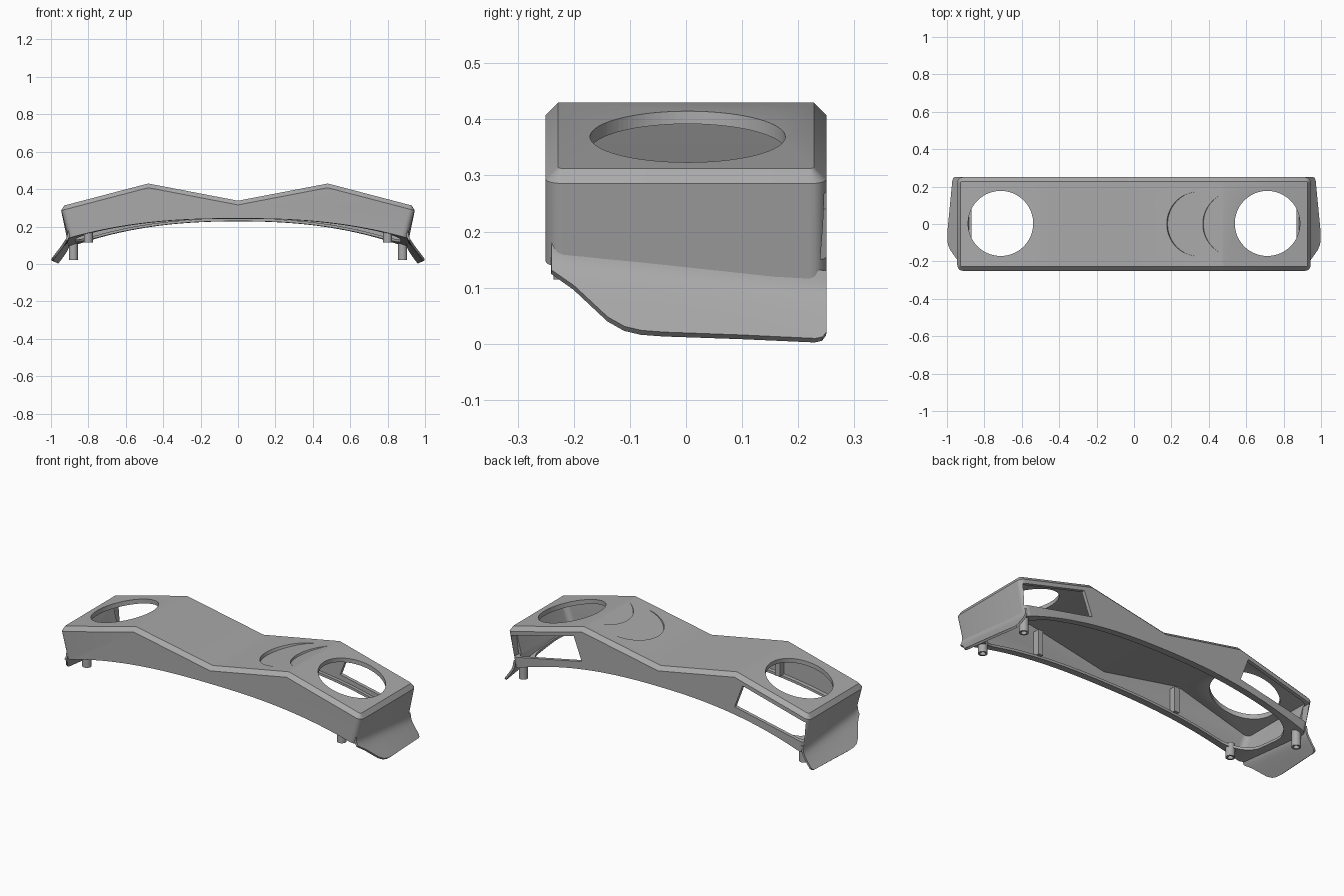
import bpy, bmesh, math
from mathutils import Matrix

if "Cube" in bpy.data.objects:
    bpy.data.objects.remove(bpy.data.objects["Cube"])

grey = bpy.data.materials.new("plain grey")
grey.use_nodes = True
grey.diffuse_color = (0.4, 0.4, 0.4, 1)
grey.node_tree.nodes["Principled BSDF"].inputs["Base Color"].default_value = (0.4, 0.4, 0.4, 1)


def finish(bm, name):
    bmesh.ops.recalc_face_normals(bm, faces=bm.faces)
    mesh = bpy.data.meshes.new(name)
    bm.to_mesh(mesh)
    bm.free()
    mesh.materials.append(grey)
    ob = bpy.data.objects.new(name, mesh)
    bpy.context.collection.objects.link(ob)
    return ob


def apply_all(ob):
    bpy.ops.object.select_all(action='DESELECT')
    ob.select_set(True)
    bpy.context.view_layer.objects.active = ob
    for mod in list(ob.modifiers):
        bpy.ops.object.modifier_apply(modifier=mod.name)
    bpy.ops.object.shade_smooth_by_angle(angle=math.radians(28))


def cut(ob, cutter):
    cutter.hide_render = True
    mod = ob.modifiers.new("cut", 'BOOLEAN')
    mod.operation, mod.solver, mod.object = 'DIFFERENCE', 'EXACT', cutter
    apply_all(ob)
    bpy.data.objects.remove(cutter)


def arch(x, y):
    """Height of the curved underside, slightly lower towards the back."""
    a = abs(x) / 0.9
    return 0.235 - 0.12 * a ** 2.4 - (0.03 + 0.07 * a * a) * y


def block(name, inset, lift, half_y):
    """Twin-peaked block with an arched underside."""
    top = [(-0.95 + inset, 0.307), (-0.48, 0.43), (0, 0.338), (0.48, 0.43), (0.95 - inset, 0.307)]
    bm = bmesh.new()
    rings = []
    for y in (-half_y, half_y):
        ring = [bm.verts.new((x, y, z - inset)) for x, z in top]
        n = 40
        for i in range(n + 1):
            x = (0.905 - inset) * (1 - 2 * i / n)
            ring.append(bm.verts.new((x, y, arch(x, y) + lift)))
        rings.append(ring)
    a, b = rings
    bm.faces.new(a)
    bm.faces.new(b[::-1])
    for i in range(len(a)):
        j = (i + 1) % len(a)
        bm.faces.new((a[i], b[i], b[j], a[j]))
    bmesh.ops.recalc_face_normals(bm, faces=bm.faces)
    # Round the upright corners, then chamfer the roof edge
    upright = [e for e in bm.edges if min(abs(v.co.x) for v in e.verts) > 0.85
               and abs(e.verts[0].co.z - e.verts[1].co.z) > 0.1
               and e.verts[0].co.y == e.verts[1].co.y]
    bmesh.ops.bevel(bm, geom=upright, offset=0.03, segments=5, profile=0.5, affect='EDGES')
    bm.normal_update()
    if inset == 0:
        rim = [e for e in bm.edges if len(e.link_faces) == 2
               and max(f.normal.z for f in e.link_faces) > 0.8
               and abs(min(f.normal.z for f in e.link_faces)) < 0.5]
        bmesh.ops.bevel(bm, geom=rim, offset=0.022, segments=1, affect='EDGES')
    return finish(bm, name)


def cylinder(name, radius, z0, z1, x=0, y=0, tilt=0, sides=64):
    bm = bmesh.new()
    mat = (Matrix.Translation((x, y, z0)) @ Matrix.Rotation(tilt, 4, 'Y')
           @ Matrix.Translation((0, 0, (z1 - z0) / 2)))
    bmesh.ops.create_cone(bm, cap_ends=True, segments=sides, radius1=radius,
                          radius2=radius, depth=z1 - z0, matrix=mat)
    return finish(bm, name)


def box(name, size, centre, round_corners=0):
    bm = bmesh.new()
    bmesh.ops.create_cube(bm, size=1)
    bmesh.ops.scale(bm, vec=size, verts=bm.verts)
    if round_corners:
        edges = [e for e in bm.edges if abs(e.verts[0].co.z - e.verts[1].co.z) > 0.01]
        bmesh.ops.bevel(bm, geom=edges, offset=round_corners, segments=10,
                        profile=0.5, affect='EDGES')
    bmesh.ops.translate(bm, vec=centre, verts=bm.verts)
    return finish(bm, name)


# Hollow housing with a narrow lip round the open underside
housing = block("housing", 0, 0, 0.25)
cut(housing, block("cavity", 0.022, 0.014, 0.23))
cut(housing, box("underside_opening", (1.74, 0.42, 0.36), (0, 0, 0.08), 0.15))

for side in (-1, 1):
    # Round roof hole
    cut(housing, cylinder("roof_hole", 0.174, 0.25, 0.6, side * 0.713, 0.003, sides=96))
    # Window in the back wall
    bm = bmesh.new()
    outline = [(0.48, 0.24), (0.53, 0.372), (0.925, 0.268), (0.91, 0.15)]
    face = bm.faces.new([bm.verts.new((side * x, 0.2, z)) for x, z in outline])
    ext = bmesh.ops.extrude_face_region(bm, geom=[face])
    bmesh.ops.translate(bm, vec=(0, 0.1, 0),
                        verts=[g for g in ext["geom"] if isinstance(g, bmesh.types.BMVert)])
    cut(housing, finish(bm, "back_window"))

# Crescent recesses on the left peak
for x, z, slope in ((0.345, 0.403, 0.29), (0.535, 0.45, 0.32)):
    cut(housing, cylinder("crescent", 0.172, z, z + 0.15, x, 0, -math.atan(slope)))

# Flared end wings
EDGE = [(-0.24, 0.128), (-0.2, 0.1), (-0.17, 0.072), (-0.14, 0.044), (-0.11, 0.027),
        (-0.08, 0.02), (-0.04, 0.017), (0.1, 0.012), (0.23, 0.006), (0.243, 0.009), (0.25, 0.018)]
for side, name in ((1, "left_wing"), (-1, "right_wing")):
    bm = bmesh.new()
    rows = []
    for y, tip in EDGE:
        bend = 0.115 - 0.1 * y
        flare = 0.9 - 0.6 * max(0, y)
        row = []
        for i in range(13):
            z = bend + 0.04 + (tip - bend - 0.04) * i / 12
            d = bend - z
            x = 0.9 + flare * (d + math.sqrt(d * d + 0.0006)) / 2
            row.append(bm.verts.new((side * x, y, z)))
        rows.append(row)
    for r, s in zip(rows, rows[1:]):
        for i in range(12):
            bm.faces.new((r[i], r[i + 1], s[i + 1], s[i]))
    wing = finish(bm, name)
    solid = wing.modifiers.new("thickness", 'SOLIDIFY')
    solid.thickness, solid.offset = 0.012, 0
    apply_all(wing)

# Hollow mounting pegs and square posts under the housing
for side, word in ((1, "left"), (-1, "right")):
    for x, y, z0, z1, end in ((0.8, -0.212, 0.115, 0.19, "front"), (0.88, 0.2, 0.022, 0.12, "back")):
        peg = cylinder(f"{word}_{end}_peg", 0.024, z0, z1, side * x, y, sides=32)
        cut(peg, cylinder("bore", 0.015, z0 - 0.01, z1 - 0.02, side * x, y, sides=32))
    box(f"{word}_post", (0.03, 0.04, 0.14), (side * 0.44, -0.213, 0.305))
